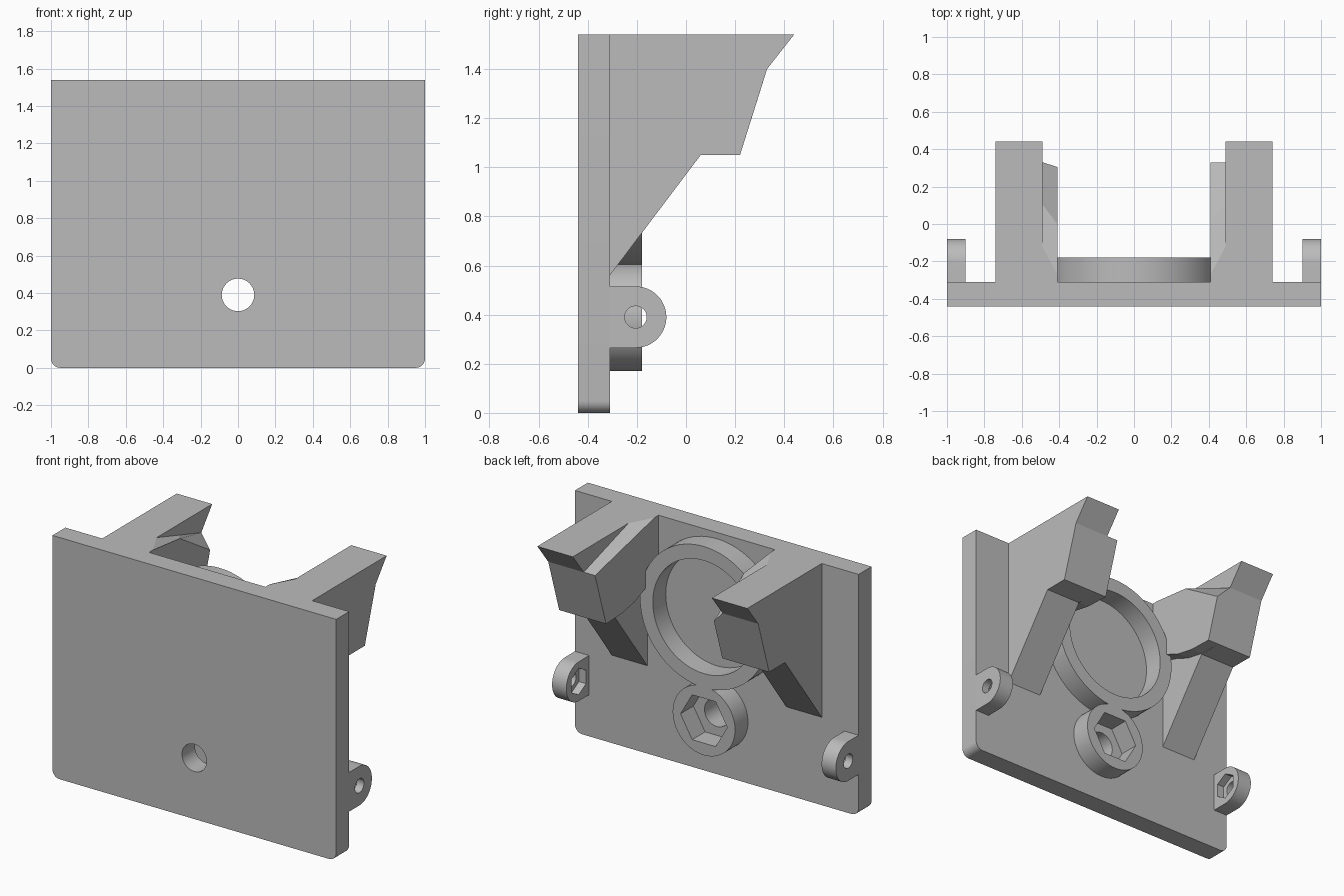
import bpy
import bmesh
import math

if "Cube" in bpy.data.objects:
    bpy.data.objects.remove(bpy.data.objects["Cube"])

GREY = (0.5, 0.5, 0.5, 1)
mat = bpy.data.materials.new("plain grey")
mat.use_nodes = True
mat.diffuse_color = GREY
mat.node_tree.nodes["Principled BSDF"].inputs["Base Color"].default_value = GREY

FRONT, BACK, RIM = -0.44, -0.31, -0.18   # plate front, plate back, raised rim
TOP, BOLT_Z, RING_Z = 1.54, 0.39, 1.05


def loft(name, loop_a, loop_b):
    """Solid between two loops with the same number of 3D points."""
    bm = bmesh.new()
    a = [bm.verts.new(p) for p in loop_a]
    b = [bm.verts.new(p) for p in loop_b]
    bm.faces.new(a)
    bm.faces.new(b)
    for i in range(len(a)):
        j = (i + 1) % len(a)
        bm.faces.new((a[i], a[j], b[j], b[i]))
    bmesh.ops.recalc_face_normals(bm, faces=bm.faces)
    mesh = bpy.data.meshes.new(name)
    bm.to_mesh(mesh)
    bm.free()
    mesh.materials.append(mat)
    obj = bpy.data.objects.new(name, mesh)
    bpy.context.collection.objects.link(obj)
    return obj


def prism_x(name, profile, x0, x1):
    return loft(name, [(x0, y, z) for y, z in profile], [(x1, y, z) for y, z in profile])


def prism_y(name, profile, y0, y1):
    return loft(name, [(x, y0, z) for x, z in profile], [(x, y1, z) for x, z in profile])


def arc(cx, cy, r, n, start=0, sweep=360):
    """Points on an arc; a full sweep gives a regular polygon."""
    steps = n if sweep == 360 else n - 1
    angles = [math.radians(start + sweep * i / steps) for i in range(n)]
    return [(cx + r * math.cos(t), cy + r * math.sin(t)) for t in angles]


def activate(obj):
    bpy.ops.object.select_all(action='DESELECT')
    obj.select_set(True)
    bpy.context.view_layer.objects.active = obj


def cut(obj, cutter):
    cutter.hide_render = True
    mod = obj.modifiers.new("cut", 'BOOLEAN')
    mod.operation = 'DIFFERENCE'
    mod.solver = 'EXACT'
    mod.object = cutter
    activate(obj)
    bpy.ops.object.modifier_apply(modifier=mod.name)
    bpy.data.objects.remove(cutter)


def smooth(obj):
    activate(obj)
    bpy.ops.object.shade_smooth_by_angle(angle=math.radians(30))


# Back plate with rounded lower corners and a bolt hole
r = 0.05
outline = [(1, TOP), (-1, TOP)]
outline += arc(-1 + r, r, r, 8, 180, 90) + arc(1 - r, r, r, 8, 270, 90)
plate = prism_y("plate", outline, FRONT, BACK)
cut(plate, prism_y("bolt_cutter", arc(0, BOLT_Z, 0.087, 40), FRONT - 0.1, BACK + 0.1))
smooth(plate)

# Large raised ring
ring = prism_y("large_ring", arc(0, RING_Z, 0.45, 80), BACK, RIM)
cut(ring, prism_y("bore_cutter", arc(0, RING_Z, 0.36, 80), BACK - 0.05, RIM + 0.05))
smooth(ring)

# Bolt boss with a hexagonal nut pocket
boss = prism_y("bolt_boss", arc(0, BOLT_Z, 0.22, 56), BACK, RIM)
cut(boss, prism_y("nut_cutter", arc(0, BOLT_Z, 0.165, 6), BACK - 0.05, RIM + 0.05))
smooth(boss)

# Arm profile in (y, z); the inner wedge slopes away from the arm's top
arm_profile = [(BACK, TOP), (0.44, TOP), (0.33, 1.40), (0.22, 1.05), (0.06, 1.05), (BACK, 0.56)]
wedge_lower = [(0.22, 1.05), (0.06, 1.055), (-0.07, 1.08), (RIM, 1.125), (BACK, 1.16)]
wedge_outer = [(BACK, TOP), (-0.12, TOP), (0.105, 1.47), (0.33, 1.40)] + wedge_lower
wedge_tops = {1: [(0.03, 1.47), (0.33, 1.40)], -1: [(0.0, 1.51), (0.305, 1.32)]}

for side, label in ((1, "left"), (-1, "right")):
    prism_x(label + "_arm", arm_profile, side * 0.49, side * 0.74)

    inner = [(BACK, TOP), (-0.27, TOP)] + wedge_tops[side] + wedge_lower
    loft(label + "_arm_wedge",
         [(side * 0.41, y, z) for y, z in inner],
         [(side * 0.49, y, z) for y, z in wedge_outer])

    # Side ear with a pin hole and a nut pocket on its inner face
    cy, er = -0.205, 0.125
    ear_profile = [(BACK, BOLT_Z - er)] + arc(cy, BOLT_Z, er, 28, -90, 180) + [(BACK, BOLT_Z + er)]
    ear = prism_x(label + "_ear", ear_profile, side * 0.9, side)
    cut(ear, prism_x("pin_cutter", arc(cy, BOLT_Z, 0.045, 28), side * 0.8, side * 1.1))
    cut(ear, prism_x("ear_nut_cutter", arc(cy, BOLT_Z, 0.085, 6, 90), side * 0.85, side * 0.95))
    smooth(ear)
